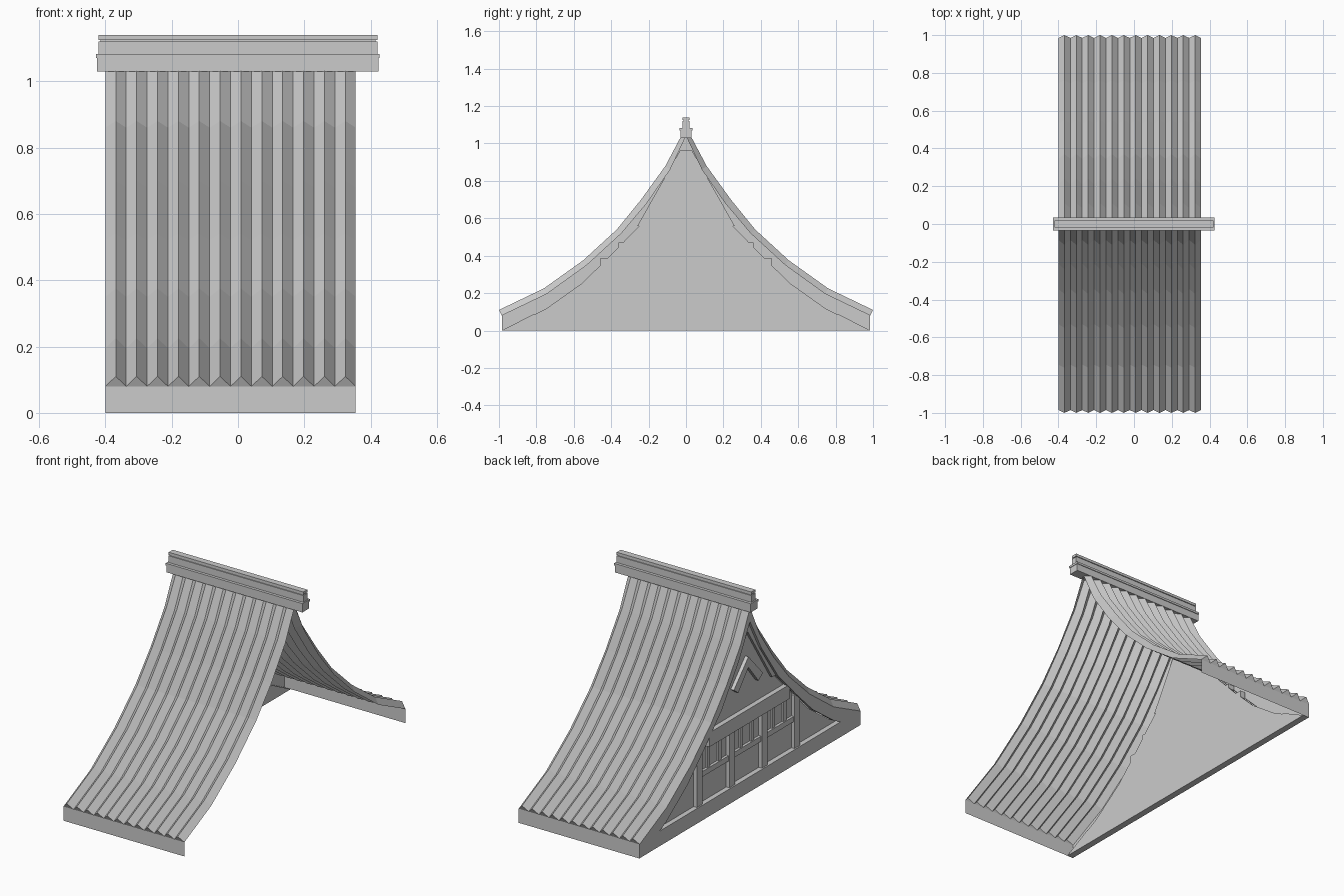
import bpy
import bmesh

cube = bpy.data.objects.get("Cube")
if cube:
    bpy.data.objects.remove(cube, do_unlink=True)

GREY = (0.6, 0.6, 0.6, 1)
mat = bpy.data.materials.new("plain grey")
mat.use_nodes = True
mat.diffuse_color = GREY
mat.node_tree.nodes["Principled BSDF"].inputs["Base Color"].default_value = GREY

X0, X1, RIBS = -0.40, 0.355, 12
CREST = [(-1, .11), (-.76, .225), (-.55, .375), (-.37, .54), (-.24, .70), (-.11, .88), (-.015, 1.06)]
VALLEY = [(-.985, .08), (-.745, .195), (-.53, .35), (-.345, .52), (-.21, .68), (-.085, .86), (0, 1.04)]
UNDER = [(-.985, 0), (-.75, .115), (-.56, .25), (-.41, .395), (-.25, .56), (-.1, .775), (0, .96)]


def finish(name, bm):
    bmesh.ops.recalc_face_normals(bm, faces=bm.faces)
    mesh = bpy.data.meshes.new(name)
    bm.to_mesh(mesh)
    bm.free()
    mesh.materials.append(mat)
    obj = bpy.data.objects.new(name, mesh)
    bpy.context.collection.objects.link(obj)
    return obj


def loft(name, rows):
    """Skin a grid of points, one row after another."""
    bm = bmesh.new()
    grid = [[bm.verts.new(p) for p in row] for row in rows]
    for a, b in zip(grid, grid[1:]):
        for i in range(len(a) - 1):
            bm.faces.new((a[i], a[i + 1], b[i + 1], b[i]))
    return finish(name, bm)


def prism(name, outline, xa, xb):
    """Extrude a y-z outline along x."""
    bm = bmesh.new()
    face = bm.faces.new([bm.verts.new((xa, y, z)) for y, z in outline])
    ext = bmesh.ops.extrude_face_region(bm, geom=[face])
    verts = [v for v in ext["geom"] if isinstance(v, bmesh.types.BMVert)]
    bmesh.ops.translate(bm, verts=verts, vec=(xb - xa, 0, 0))
    return finish(name, bm)


def box(name, xa, xb, ya, yb, za, zb):
    return prism(name, [(ya, za), (yb, za), (yb, zb), (ya, zb)], xa, xb)


def flip(points, s):
    return [(y * s, z) for y, z in points]


# Ribbed roof slopes, eave fascias and curved end boards, front and back
step = (X1 - X0) / (2 * RIBS)
for side, s in (("front", 1), ("back", -1)):
    rows = [[(X0 + i * step, y * s, z) for y, z in (CREST if i % 2 else VALLEY)]
            for i in range(2 * RIBS + 1)]
    loft(side + "_roof_slope", rows)

    bm = bmesh.new()
    lower = [bm.verts.new((x, -.985 * s, 0)) for x in (X0, X1)]
    upper = [bm.verts.new((row[0][0], row[0][1], row[0][2])) for row in rows]
    bm.faces.new([lower[0], lower[1]] + upper[::-2])
    for i in range(0, len(upper) - 2, 2):
        bm.faces.new((upper[i], upper[i + 1], upper[i + 2]))
    finish(side + "_eave_fascia", bm)

    loft(side + "_end_board", [[(X0, y * s, z) for y, z in VALLEY],
                               [(X0, y * s, z) for y, z in UNDER],
                               [(X0 + .02, y * s, z) for y, z in UNDER]])

    # Straight rafter and short brace in the gable
    prism(side + "_gable_rafter", flip([(0, .965), (-.03, .965), (-.26, .56), (-.22, .56), (0, .90)], s),
          -.385, -.36)
    prism(side + "_gable_brace", flip([(0, .70), (0, .76), (-.13, .62), (-.09, .59)], s), -.39, -.36)

# Gable wall closing one end
prism("gable_wall", UNDER + flip(UNDER, -1)[-2::-1], -.37, -.36)

# Timber framing on the wall
prism("bottom_rail", [(-.985, 0), (.985, 0), (.82, .085), (-.82, .085)], -.398, -.36)
box("middle_rail", -.385, -.36, -.46, .46, .235, .265)
box("top_beam", -.398, -.36, -.36, .36, .39, .47)
for i, y in enumerate((-.435, -.145, .145, .435)):
    box("wall_post_%d" % (i + 1), -.39, -.36, y - .025, y + .025, .08, .385)
for i in range(3):
    for k in (-1, 1):
        y = (i - 1) * .29 + k * .05
        box("window_slat", -.38, -.36, y - .012, y + .012, .26, .395)

# Stepped ridge cap
box("ridge_base", -.425, .423, -.03, .03, 1.03, 1.07)
box("ridge_ledge", -.428, .426, -.034, .034, 1.07, 1.082)
box("ridge_body", -.42, .42, -.018, .018, 1.08, 1.12)
box("ridge_groove", -.415, .415, -.013, .013, 1.118, 1.127)
box("ridge_top", -.42, .42, -.018, .018, 1.125, 1.14)
